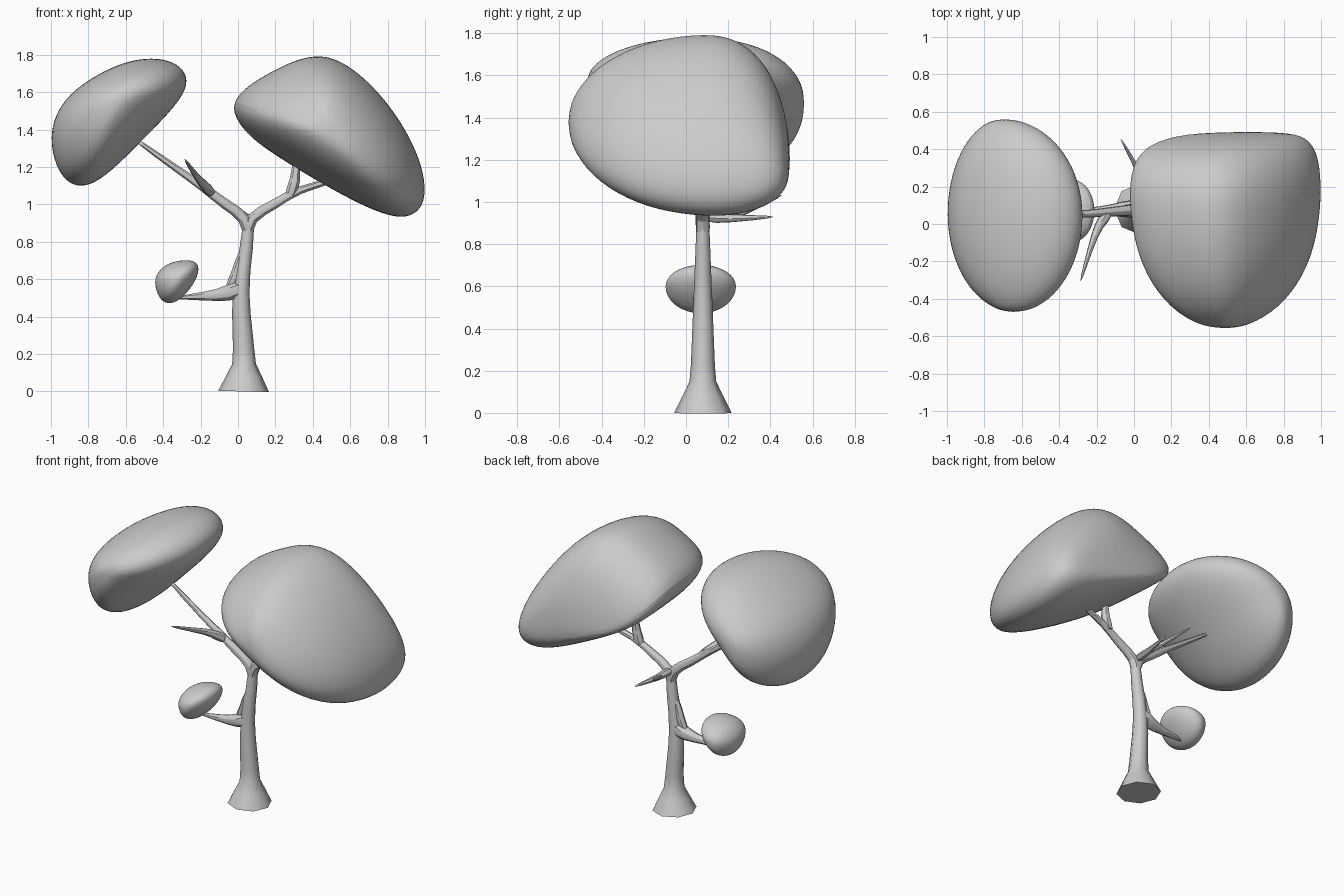
import bpy, bmesh, math
from mathutils import Vector

default_cube = bpy.data.objects.get("Cube")
if default_cube:
    bpy.data.objects.remove(default_cube, do_unlink=True)

grey = bpy.data.materials.new("plain_grey")
grey.use_nodes = True
grey.diffuse_color = (0.6, 0.6, 0.6, 1)
grey.node_tree.nodes["Principled BSDF"].inputs["Base Color"].default_value = grey.diffuse_color


def loft(name, rings, levels):
    """Skin equal-length point rings into a closed smooth object."""
    bm = bmesh.new()
    rows = [[bm.verts.new(point) for point in ring] for ring in rings]
    for lower, upper in zip(rows, rows[1:]):
        for i in range(len(lower)):
            bm.faces.new((lower[i - 1], lower[i], upper[i], upper[i - 1]))
    bm.faces.new(rows[0])
    bm.faces.new(rows[-1])
    bmesh.ops.recalc_face_normals(bm, faces=bm.faces)
    mesh = bpy.data.meshes.new(name)
    bm.to_mesh(mesh)
    bm.free()
    mesh.materials.append(grey)
    obj = bpy.data.objects.new(name, mesh)
    bpy.context.collection.objects.link(obj)
    subdivision = obj.modifiers.new("rounding", 'SUBSURF')
    subdivision.levels = subdivision.render_levels = levels
    bpy.ops.object.select_all(action='DESELECT')
    obj.select_set(True)
    bpy.context.view_layer.objects.active = obj
    bpy.ops.object.shade_smooth_by_angle(angle=math.radians(50))


def rounded_loop(outline):
    """Add a curved midpoint between each pair of neighbouring outline points."""
    points = [Vector((x, 0, z)) for x, z in outline]
    loop = []
    for i, point in enumerate(points):
        before, previous = points[i - 2], points[i - 1]
        following = points[(i + 1) % len(points)]
        loop.append((9 * (previous + point) - before - following) / 16)
        loop.append(point)
    return loop


def canopy(name, outline, middle, front, back, back_powers=(2, 2)):
    """Shrink the outline from its middle depth towards a front and a back tip."""
    loop = rounded_loop(outline)
    rings = []
    for degrees in range(-80, 81, 20):
        depth = math.sin(math.radians(abs(degrees)))
        tip, powers = (front, (2, 2)) if degrees < 0 else (back, back_powers)
        wide, tall = [(1 - depth ** power) ** (1 / power) for power in powers]
        y = middle + (tip[1] - middle) * depth
        rings.append([(tip[0] + (point.x - tip[0]) * wide, y,
                       tip[2] + (point.z - tip[2]) * tall) for point in loop])
    loft(name, rings, 2)


def tube(name, points, radii, sides, levels):
    """Sweep a polygon of varying radius along a path."""
    points = [Vector(point) for point in points]
    rings = []
    for i, point in enumerate(points):
        direction = points[min(i + 1, len(points) - 1)] - points[max(i - 1, 0)]
        turn = Vector((0, 0, 1)).rotation_difference(direction)
        corners = [math.tau * k / sides for k in range(sides)]
        rings.append([point + turn @ Vector((math.cos(a), math.sin(a), 0)) * radii[i]
                      for a in corners])
    loft(name, rings, levels)


def limb(name, thick, thin, *points):
    """Branch tapering evenly from its thick end to its thin end."""
    last = len(points) - 1
    radii = [thick + (thin - thick) * i / last for i in range(last + 1)]
    tube(name, points, radii, sides=6, levels=1)


# Foliage masses
canopy("left_canopy",
       [(-.04, 1.55), (.2, 1.73), (.48, 1.81), (.76, 1.6), (.96, 1.28),
        (1, 1.01), (.85, .92), (.5, 1.08), (.1, 1.34)],
       middle=.1, front=(.48, -.57, 1.38), back=(.7, .5, 1.15), back_powers=(4, 2.3))
canopy("right_canopy",
       [(-1.01, 1.36), (-.91, 1.59), (-.6, 1.77), (-.34, 1.77), (-.26, 1.62),
        (-.5, 1.35), (-.77, 1.1), (-.94, 1.13)],
       middle=.05, front=(-.64, -.48, 1.57), back=(-.7, .57, 1.47), back_powers=(2, 2.2))
canopy("small_canopy",
       [(-.45, .6), (-.37, .69), (-.22, .7), (-.22, .6), (-.32, .48), (-.41, .48)],
       middle=.07, front=(-.33, -.1, .6), back=(-.33, .24, .6))

# Trunk swaying gently above a flared, flat-cut foot
heights = [.9 * (k / 10) ** 1.5 for k in range(11)]
tube("trunk",
     [(.03 + .03 * z * math.cos(7 * z), .08, z) for z in heights],
     [.066 - .04 * z + max(0, .07 - .45 * z) for z in heights],
     sides=8, levels=0)

# Main boughs spreading from the crotch
trunk_top = (.055, .08, .82)
crotch = (.05, .08, .93)
limb("right_bough", .045, .016, trunk_top, crotch, (-.07, .07, 1), (-.18, .06, 1.09),
     (-.3, .05, 1.17), (-.58, .05, 1.37))
limb("left_bough", .045, .018, trunk_top, crotch, (.2, .08, 1), (.31, .09, 1.08), (.56, .12, 1.14))
limb("left_bough_fork", .045, .022, (.27, .09, 1.03), (.31, .09, 1.12), (.31, .1, 1.26))

# Bare twigs
limb("front_twig", .04, .007, (-.13, .06, 1.05), (-.19, 0, 1.11), (-.23, -.12, 1.16),
     (-.29, -.32, 1.25))
limb("back_twig", .04, .007, crotch, (.06, .2, .92), (.1, .43, .93))
limb("back_twig_fork", .025, .007, (.06, .18, .92), (.03, .28, .95), (-.08, .47, 1.04))

# Low side branch with a broad collar, carrying the small canopy
limb("low_branch", .07, .008, (.03, .08, .56), (-.06, .08, .52), (-.16, .07, .51), (-.36, .07, .5))
limb("branch_collar", .035, .03, (.03, .08, .76), (-.01, .08, .62), (-.06, .08, .53))
